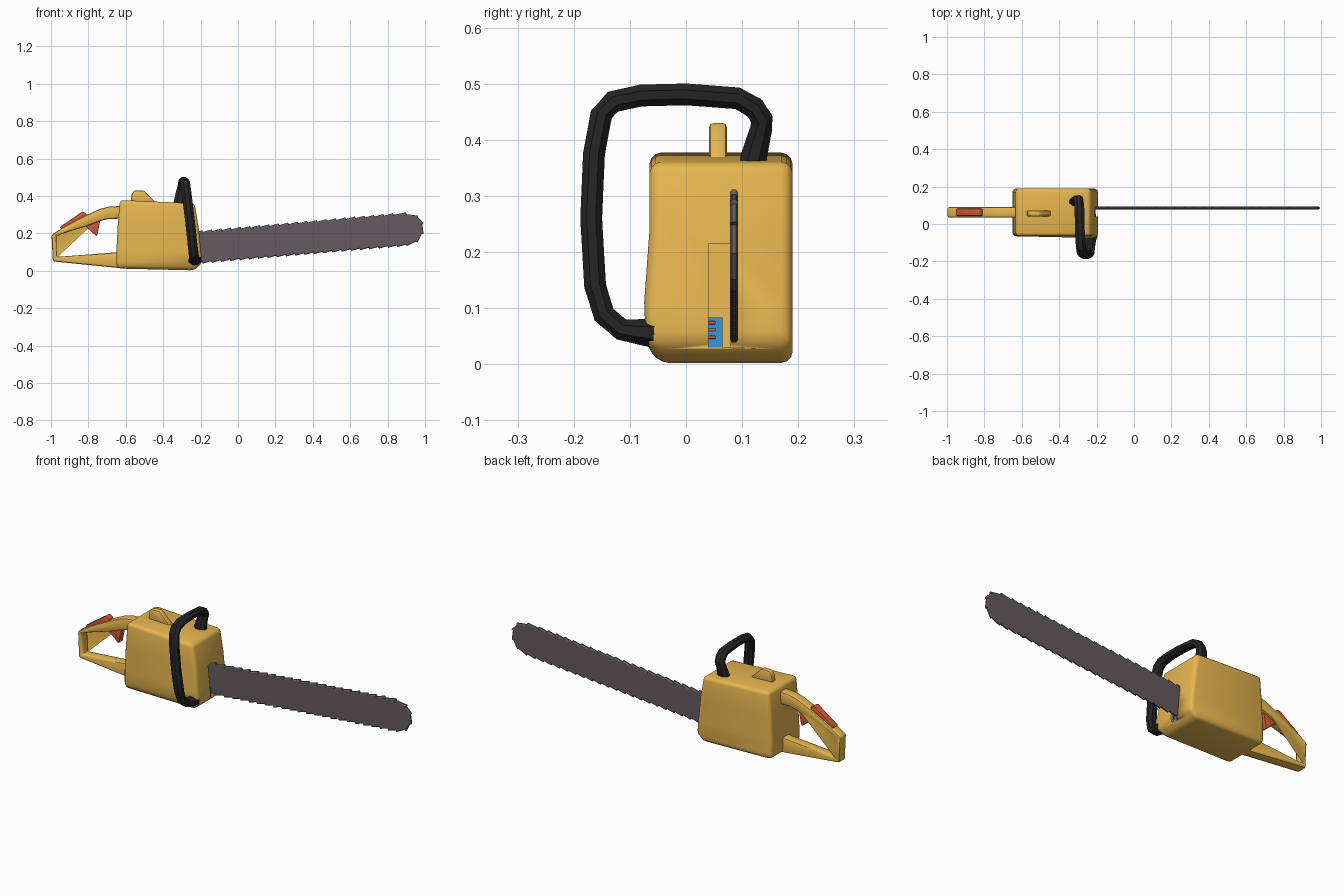
import bpy, bmesh, math
from mathutils import Vector

if "Cube" in bpy.data.objects:
    bpy.data.objects.remove(bpy.data.objects["Cube"])


def material(name, rgb):
    m = bpy.data.materials.new(name)
    m.diffuse_color = (*rgb, 1)
    m.use_nodes = True
    m.node_tree.nodes["Principled BSDF"].inputs["Base Color"].default_value = m.diffuse_color
    return m


YELLOW = material("yellow", (0.80, 0.47, 0.08))
BLACK = material("black", (0.018, 0.018, 0.018))
STEEL = material("steel", (0.13, 0.105, 0.115))
RED = material("red", (0.62, 0.10, 0.035))
BLUE = material("blue", (0.03, 0.30, 0.70))


def finish(name, bm, mat, bevel=0, segs=2, smooth=35):
    """Turn a bmesh into an object with optional rounded edges."""
    bmesh.ops.recalc_face_normals(bm, faces=bm.faces)
    me = bpy.data.meshes.new(name)
    bm.to_mesh(me)
    bm.free()
    ob = bpy.data.objects.new(name, me)
    bpy.context.collection.objects.link(ob)
    me.materials.append(mat)
    bpy.ops.object.select_all(action='DESELECT')
    ob.select_set(True)
    bpy.context.view_layer.objects.active = ob
    if bevel:
        b = ob.modifiers.new("bevel", 'BEVEL')
        b.width, b.segments, b.limit_method = bevel, segs, 'ANGLE'
        b.angle_limit = math.radians(32)
        bpy.ops.object.modifier_apply(modifier="bevel")
    bpy.ops.object.shade_smooth_by_angle(angle=math.radians(smooth))
    return ob


def loft(rings):
    """Skin a list of equal-length point rings and cap both ends."""
    bm = bmesh.new()
    vs = [[bm.verts.new(p) for p in r] for r in rings]
    n = len(vs[0])
    for a, b in zip(vs, vs[1:]):
        for i in range(n):
            j = (i + 1) % n
            bm.faces.new((a[i], a[j], b[j], b[i]))
    bm.faces.new(vs[0])
    bm.faces.new(vs[-1])
    return bm


def prism(name, pts, y0, y1, mat, bevel=0, segs=2):
    """Extrude an x-z profile along y."""
    rings = [[(x, y, z) for x, z in pts] for y in (y0, y1)]
    return finish(name, loft(rings), mat, bevel, segs)


# Engine housing: rings of left x, right x, front y at left / right, left z, right z
rings = []
for xl, xr, fl, fr, zl, zr in [(-0.645, -0.235, -0.062, -0.05, 0.012, 0.002),
                               (-0.65, -0.192, -0.065, -0.072, 0.045, 0.04),
                               (-0.65, -0.198, -0.065, -0.075, 0.11, 0.11),
                               (-0.643, -0.212, -0.065, -0.065, 0.24, 0.24),
                               (-0.632, -0.232, -0.065, -0.065, 0.378, 0.36)]:
    rings.append([(xl, fl, zl), (xr, fr, zr), (xr, 0.19, zr), (xl, 0.19, zl)])
housing = finish("housing", loft(rings), YELLOW, 0.02, 3)

# Recess beside the bar
cutter = prism("recess_cutter", [(-0.218, 0.03), (-0.1, 0.03), (-0.1, 0.215), (-0.238, 0.215)],
               0.04, 0.079, YELLOW)
cutter.hide_render = True
cut = housing.modifiers.new("recess", 'BOOLEAN')
cut.object, cut.operation, cut.solver = cutter, 'DIFFERENCE', 'EXACT'
bpy.context.view_layer.objects.active = housing
bpy.ops.object.modifier_apply(modifier="recess")
bpy.data.objects.remove(cutter)

# Blue plate with red ribs in the recess
prism("recess_plate", [(-0.225, 0.03), (-0.207, 0.03), (-0.21, 0.083), (-0.229, 0.083)],
      0.0395, 0.065, BLUE)
for i in range(3):
    z = 0.045 + 0.013 * i
    prism(f"plate_rib_{i + 1}", [(-0.22, z), (-0.204, z), (-0.204, z + 0.006), (-0.22, z + 0.006)],
          0.0395, 0.053, RED, 0.002)

# Rear handle loop: outer outline, then inner outline back
outer = [(-0.61, 0.347), (-0.69, 0.343), (-0.74, 0.33), (-0.82, 0.293), (-0.925, 0.238),
         (-0.997, 0.192), (-0.99, 0.05), (-0.61, 0.012)]
inner = [(-0.61, 0.104), (-0.67, 0.097), (-0.968, 0.074), (-0.972, 0.186), (-0.9, 0.211),
         (-0.81, 0.238), (-0.735, 0.267), (-0.69, 0.277), (-0.61, 0.279)]
prism("rear_handle", outer + inner, 0.034, 0.091, YELLOW, 0.01, 2)

# Safety button and trigger
prism("safety_button", [(-0.955, 0.232), (-0.83, 0.318), (-0.81, 0.305), (-0.81, 0.285), (-0.93, 0.215)],
      0.043, 0.082, RED, 0.006)
prism("trigger", [(-0.815, 0.237), (-0.735, 0.275), (-0.752, 0.19), (-0.76, 0.188)],
      0.045, 0.08, RED, 0.004)

# Raised lug on top
prism("top_lug", [(-0.575, 0.365), (-0.567, 0.415), (-0.553, 0.43), (-0.505, 0.43), (-0.44, 0.365)],
      0.041, 0.073, YELLOW, 0.008)


# Front handle: eight-sided tube swept along a path with flared feet
path = [(-0.312, 0.12, 0.355), (-0.311, 0.121, 0.37), (-0.306, 0.134, 0.42), (-0.30, 0.135, 0.437),
        (-0.296, 0.122, 0.457), (-0.292, 0.092, 0.474), (-0.29, 0.0, 0.481), (-0.288, -0.08, 0.479),
        (-0.283, -0.13, 0.468), (-0.279, -0.151, 0.445), (-0.27, -0.164, 0.375),
        (-0.256, -0.169, 0.26), (-0.243, -0.162, 0.14), (-0.237, -0.146, 0.088),
        (-0.234, -0.115, 0.062), (-0.232, -0.085, 0.058), (-0.23, -0.055, 0.056)]
P = [Vector(p) for p in path]
rings = []
for i, p in enumerate(P):
    t = (P[min(i + 1, len(P) - 1)] - P[max(i - 1, 0)]).normalized()
    side = (Vector((1, 0, 0)) - t * t.x).normalized()
    up = t.cross(side)
    k = {0: 1.3, 1: 1.2, len(P) - 2: 1.15, len(P) - 1: 1.4}.get(i, 1)
    ring = []
    for j in range(8):
        a = math.tau * (j + 0.5) / 8
        ring.append(p + side * math.cos(a) * 0.028 * k + up * math.sin(a) * 0.021 * k)
    rings.append(ring)
finish("front_handle", loft(rings), BLACK, smooth=30)

# Guide bar with toothed edge: resample the outline and step it in and out
outline = [Vector(p) for p in [(-0.24, 0.038), (0.9, 0.135), (0.955, 0.152), (0.988, 0.195),
                               (0.991, 0.25), (0.965, 0.29), (0.9, 0.308), (0.83, 0.304),
                               (-0.24, 0.208)]]


def toothed(shrink):
    pts = []
    for a, b in zip(outline, outline[1:]):
        d = b - a
        n = max(1, round(d.length / 0.05))
        out = Vector((d.y, -d.x)).normalized()
        for i in range(n):
            for f, off in ((0.04, 0.004), (0.96, -0.005)):
                pts.append(a + d * (i + f) / n + out * (off - shrink))
    return pts


rings = [[(q.x, y, q.y) for q in toothed(s)]
         for y, s in ((0.078, 0.006), (0.082, 0), (0.089, 0), (0.093, 0.006))]
finish("guide_bar", loft(rings), STEEL, smooth=20)
